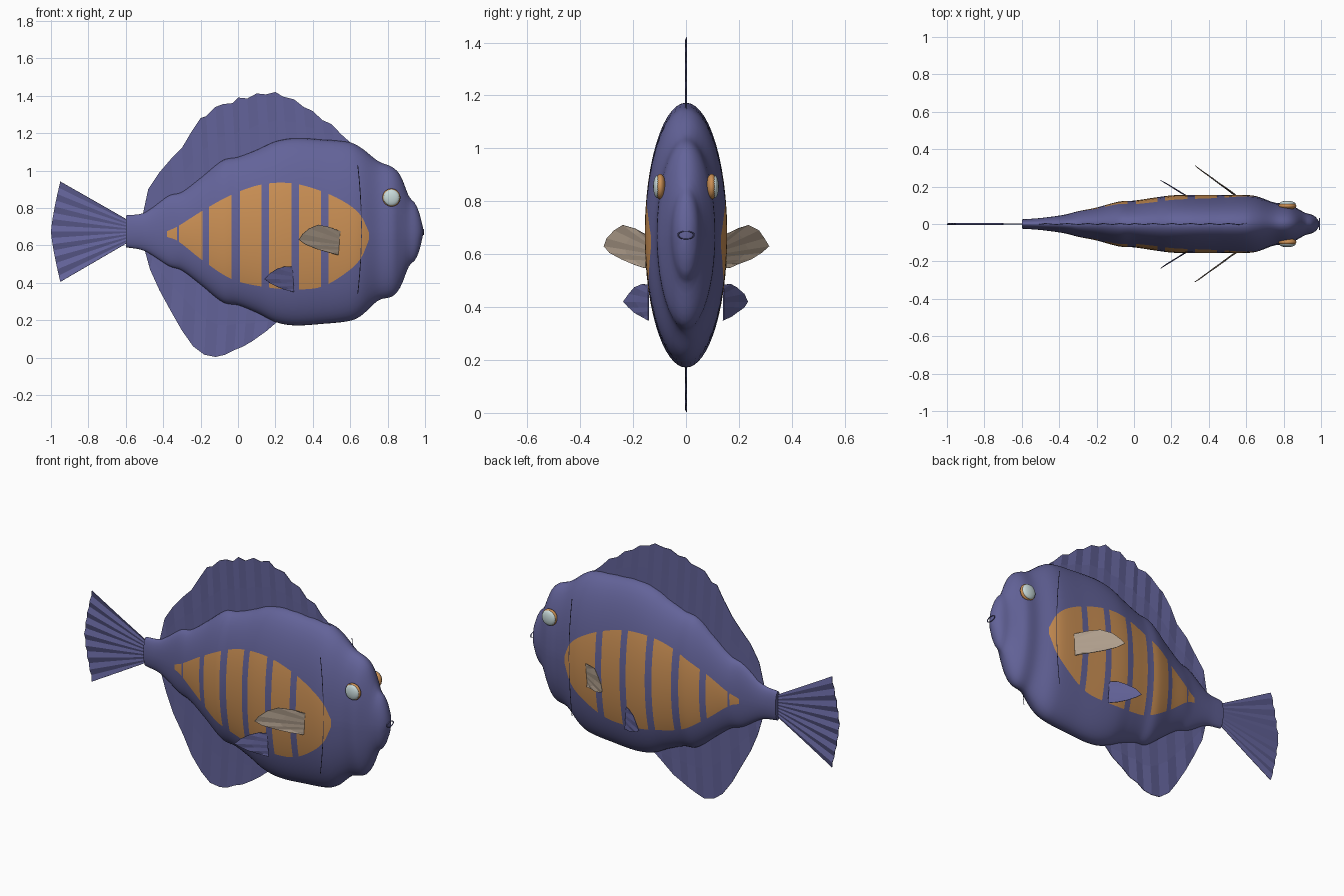
import bpy, bmesh, math
from mathutils import Vector

if "Cube" in bpy.data.objects:
    bpy.data.objects.remove(bpy.data.objects["Cube"])


def material(name, rgb):
    m = bpy.data.materials.new(name)
    m.diffuse_color = (*rgb, 1)
    m.use_nodes = True
    m.node_tree.nodes["Principled BSDF"].inputs["Base Color"].default_value = m.diffuse_color
    return m


PURPLE = material("body purple", (0.125, 0.125, 0.32))
ORANGE = material("patch orange", (0.60, 0.28, 0.09))
TAN = material("pectoral tan", (0.44, 0.35, 0.27))
PALE = material("eye pale", (0.58, 0.70, 0.70))
DARK = material("line dark", (0.04, 0.04, 0.09))


def interp(table, x, col):
    """Smooth curve through the table rows, looked up by the first column."""
    n = len(table)
    if x <= table[0][0]:
        return table[0][col]
    if x >= table[-1][0]:
        return table[-1][col]
    i = max(k for k in range(n - 1) if table[k][0] <= x)

    def slope(k):
        a, b = table[max(k - 1, 0)], table[min(k + 1, n - 1)]
        return (b[col] - a[col]) / (b[0] - a[0])
    x0, x1 = table[i][0], table[i + 1][0]
    d, t = x1 - x0, (x - x0) / (x1 - x0)
    return ((2 * t**3 - 3 * t**2 + 1) * table[i][col] + (t**3 - 2 * t**2 + t) * d * slope(i)
            + (3 * t**2 - 2 * t**3) * table[i + 1][col] + (t**3 - t**2) * d * slope(i + 1))


def mesh_object(name, bm, mats, smooth=True):
    bmesh.ops.recalc_face_normals(bm, faces=bm.faces)
    me = bpy.data.meshes.new(name)
    bm.to_mesh(me)
    bm.free()
    for m in mats:
        me.materials.append(m)
    ob = bpy.data.objects.new(name, me)
    bpy.context.collection.objects.link(ob)
    if smooth:
        bpy.ops.object.select_all(action='DESELECT')
        ob.select_set(True)
        bpy.context.view_layer.objects.active = ob
        bpy.ops.object.shade_smooth_by_angle(angle=math.radians(50))
    return ob


# Body stations: x, top z, bottom z, half width
BODY = [(-0.60, .76, .59, .025), (-0.50, .775, .57, .032), (-0.37, .865, .49, .05),
        (-0.30, .885, .465, .068), (-0.20, .96, .39, .088), (-0.08, 1.055, .295, .12),
        (0.0, 1.072, .28, .125), (0.10, 1.11, .24, .14), (0.20, 1.155, .19, .153),
        (0.30, 1.172, .172, .156), (0.45, 1.165, .18, .155), (0.60, 1.15, .197, .155),
        (0.66, 1.12, .225, .147), (0.75, 1.05, .305, .115), (0.83, 1.015, .33, .107),
        (0.87, .97, .38, .085), (0.915, .86, .49, .06), (0.95, .82, .525, .05),
        (0.975, .755, .59, .035), (0.988, .70, .65, .015)]
# Orange flank patch: x, upper z, lower z
PATCH = [(-0.38, .675, .645), (-0.325, .70, .625), (-0.19, .785, .52), (-0.035, .87, .42),
         (0.125, .925, .38), (0.285, .932, .365), (0.445, .89, .378), (0.58, .825, .455),
         (0.66, .755, .535), (0.70, .67, .63)]
# Band edges; every second span is orange
EDGES = [-0.60, -0.38, -0.325, -0.315, -0.19, -0.155, -0.035, 0.01, 0.125, 0.165,
         0.285, 0.325, 0.445, 0.485, 0.70, 0.988]

stations = []
for i in range(len(EDGES) - 1):
    a, b = EDGES[i], EDGES[i + 1]
    n = max(1, round((b - a) / 0.015))
    stations += [(a + (b - a) * k / n, i % 2 == 1) for k in range(n)]
stations.append((EDGES[-1], False))


def spread(a, b, n):
    return [a + (b - a) * k / n for k in range(n)]


bm = bmesh.new()
rings = []
for x, _ in stations:
    top, bot, w = (interp(BODY, x, c) for c in (1, 2, 3))
    zc, h = (top + bot) / 2, (top - bot) / 2
    a1, a2 = (math.asin(max(-.95, min(.95, (interp(PATCH, x, c) - zc) / h))) for c in (1, 2))
    if a1 - a2 < 0.04:
        a1, a2 = 0.02, -0.02
    half = spread(math.pi / 2, a1, 9) + spread(a1, a2, 10) + spread(a2, -math.pi / 2, 9)
    angles = half + [-math.pi / 2] + [math.pi - a for a in reversed(half[1:])]
    rings.append([bm.verts.new((x, w * math.cos(a), zc + h * math.sin(a))) for a in angles])
count = len(rings[0])
for s in range(len(rings) - 1):
    for j in range(count):
        k = (j + 1) % count
        f = bm.faces.new((rings[s][j], rings[s][k], rings[s + 1][k], rings[s + 1][j]))
        f.material_index = int(stations[s][1] and (9 <= j < 19 or 37 <= j < 47))
bm.faces.new(rings[0])
bm.faces.new(rings[-1])
mesh_object("body", bm, [PURPLE, ORANGE])


def fin(name, root, edge, mat, fold=0.003):
    """Pleated sheet between a root line and an outer edge line."""
    bm = bmesh.new()
    rows = []
    for i, (r, e) in enumerate(zip(root, edge)):
        off = Vector((0, fold if i % 2 else -fold, 0))
        r, e = Vector(r), Vector(e)
        rows.append([bm.verts.new(r.lerp(e, t) + off * min(1, 2 * t)) for t in (0, .5, 1)])
    for p, q in zip(rows, rows[1:]):
        for k in range(2):
            bm.faces.new((p[k], q[k], q[k + 1], p[k + 1]))
    ob = mesh_object(name, bm, [mat], smooth=False)
    sol = ob.modifiers.new("thickness", 'SOLIDIFY')
    sol.thickness, sol.offset = 0.003, 0
    return ob


# Dorsal and anal fins, rooted inside the body
dorsal = [(-.51, .76), (-.48, .90), (-.42, .99), (-.36, 1.06), (-.30, 1.12), (-.25, 1.205),
          (-.20, 1.28), (-.17, 1.29), (-.12, 1.34), (-.08, 1.355), (-.03, 1.36), (.0, 1.39),
          (.05, 1.385), (.10, 1.412), (.15, 1.407), (.20, 1.42), (.24, 1.395), (.30, 1.38),
          (.35, 1.34), (.40, 1.318), (.45, 1.27), (.50, 1.248), (.55, 1.195), (.60, 1.15)]
anal = [(-.50, .58), (-.47, .47), (-.42, .36), (-.36, .25), (-.30, .145), (-.24, .06),
        (-.18, .015), (-.12, .003), (-.07, .015), (-.02, .04), (.03, .06), (.08, .09),
        (.15, .14), (.22, .20)]
for name, pts, col, inset in (("dorsal_fin", dorsal, 1, -.04), ("anal_fin", anal, 2, .04)):
    root = [(x + .02, 0, interp(BODY, x + .02, col) + inset) for x, z in pts]
    fin(name, root, [(x, 0, z) for x, z in pts], PURPLE)

# Tail fan
N = 16
ts = [2 * i / N - 1 for i in range(N + 1)]
fin("tail_fin", [(-.58, 0, .675 + .055 * t) for t in ts],
    [(-1 + .05 * abs(t) ** 1.3, 0, .673 + .268 * t) for t in ts], PURPLE, 0.004)

# Paired fins: root line and outer edge in x, z, sloping outward to the tail
PECTORAL = [(.55, .675), (.49, .697), (.43, .71), (.38, .69), (.345, .66), (.325, .63),
            (.36, .605), (.42, .58), (.48, .563), (.535, .548)]
PELVIC = [(.29, .485), (.25, .487), (.21, .475), (.17, .45), (.142, .42), (.17, .398),
          (.21, .378), (.25, .362), (.30, .35)]
for side, sy in (("left", 1), ("right", -1)):
    for name, pts, y0, slope, mat in (("pectoral_fin", PECTORAL, .152, .71, TAN),
                                      ("pelvic_fin", PELVIC, .142, .63, PURPLE)):
        x0, n = pts[0][0], len(pts) - 1
        root = [(x0 + (pts[-1][0] - x0) * i / n, sy * y0,
                 pts[0][1] + (pts[-1][1] - pts[0][1]) * i / n) for i in range(n + 1)]
        edge = [(x, sy * (y0 + max(0, x0 - x) * slope), z) for x, z in pts]
        fin(f"{side}_{name}", root, edge, mat, 0.002)

    # Eye: orange rim with a pale lens on the outside
    for part, r, depth, y, mat in (("eye_rim", .048, .022, .097, ORANGE),
                                   ("eye_lens", .043, .016, .108, PALE)):
        bpy.ops.mesh.primitive_uv_sphere_add(segments=32, ring_count=16, radius=1,
                                             location=(.82, sy * y, .855))
        ob = bpy.context.object
        ob.name = f"{side}_{part}"
        ob.scale = (r, depth, r)
        ob.data.materials.append(mat)
        bpy.ops.object.shade_smooth()

    # Gill line: a fine curved strip beside the head
    bm = bmesh.new()
    prev = None
    for i in range(17):
        t = i / 8 - 1
        x, z = .66 - .02 * t * t, .685 + .345 * t
        pair = [bm.verts.new((x + d, sy * .147, z)) for d in (-.002, .002)]
        if prev:
            bm.faces.new((prev[0], prev[1], pair[1], pair[0]))
        prev = pair
    mesh_object(f"{side}_gill_line", bm, [DARK], smooth=False)

# Mouth: a small thin lip ring on the nose
bpy.ops.mesh.primitive_torus_add(major_segments=32, minor_segments=8, major_radius=.03,
                                 minor_radius=.003, location=(.992, 0, .672),
                                 rotation=(0, math.pi / 2, 0))
mouth = bpy.context.object
mouth.name = "mouth"
mouth.scale = (.5, 1, 1)
mouth.data.materials.append(PURPLE)
bpy.ops.object.shade_smooth()
